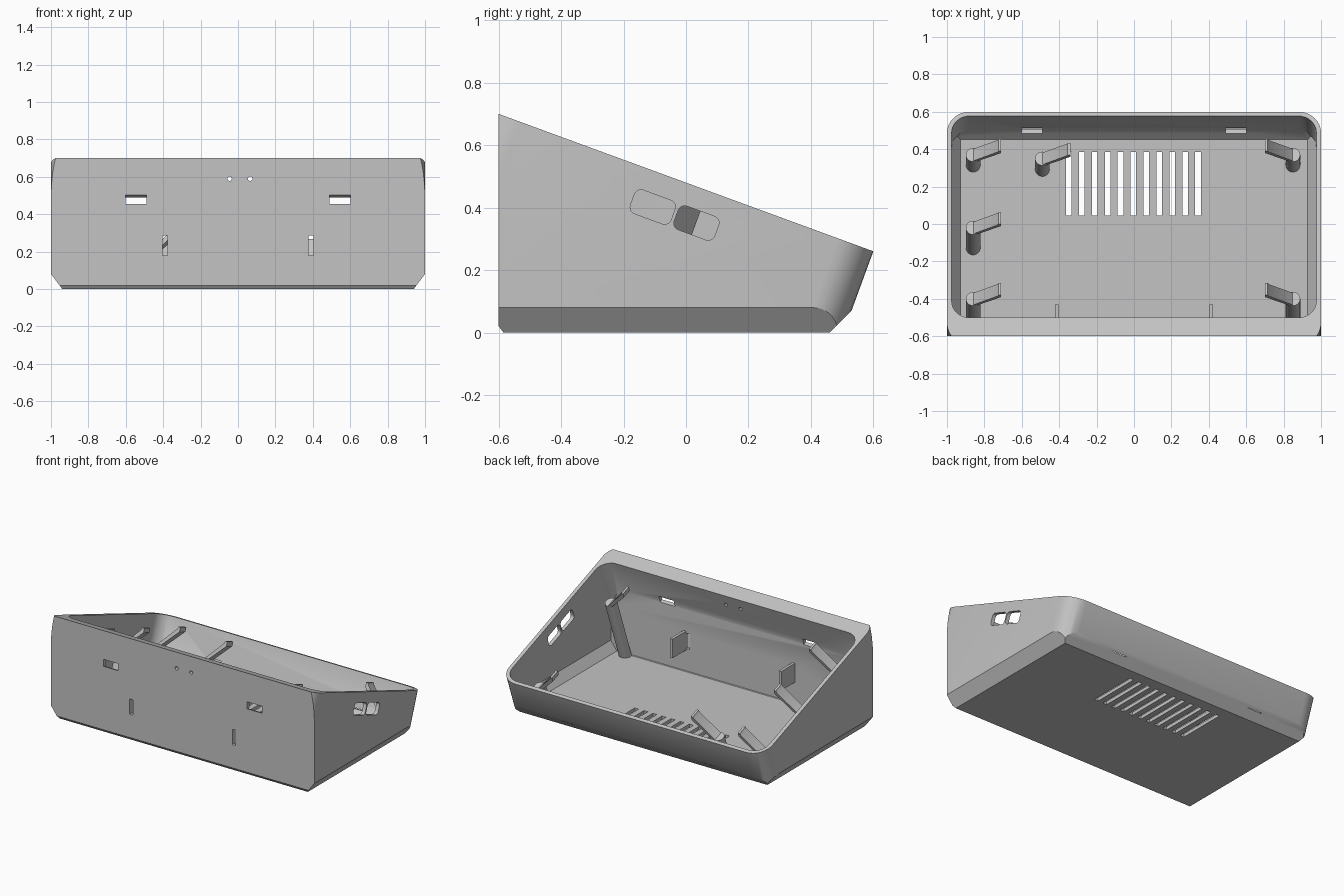
import bpy
import bmesh
from math import cos, sin, pi, hypot
from mathutils import Matrix, Vector

cube = bpy.data.objects.get("Cube")
if cube:
    bpy.data.objects.remove(cube, do_unlink=True)

grey = bpy.data.materials.new("plain grey plastic")
grey.use_nodes = True
COLOUR = (0.55, 0.55, 0.55, 1)
grey.diffuse_color = COLOUR
grey.node_tree.nodes["Principled BSDF"].inputs["Base Color"].default_value = COLOUR

# Tilted frame of the sloping open top
length = hypot(1.2, 0.44)
C, S = 1.2 / length, 0.44 / length
X, Y, Z = Vector((1, 0, 0)), Vector((0, 1, 0)), Vector((0, 0, 1))
U, N = Vector((0, C, -S)), Vector((0, S, C))
MID = Vector((0, 0, 0.48))
ZERO = Vector((0, 0, 0))


def frame(a, b, c, origin=ZERO):
    m = Matrix((a, b, c)).transposed().to_4x4()
    m.translation = origin
    return m


TILT = frame(X, U, N, MID)      # outline in slope plane
ARM = frame(X, N, -U, MID)      # outline across the slope
SIDE = frame(U, N, X, MID)      # outline on a side wall
FRONT = frame(X, Z, -Y)         # outline on the front wall
FLOOR = Matrix.Identity(4)


def rounded(x0, x1, y0, y1, r=0, seg=8):
    """Rectangle outline with rounded corners."""
    if r == 0:
        return [(x0, y0), (x1, y0), (x1, y1), (x0, y1)]
    corners = [(x1 - r, y1 - r), (x0 + r, y1 - r), (x0 + r, y0 + r), (x1 - r, y0 + r)]
    pts = []
    for i, (cx, cy) in enumerate(corners):
        for k in range(seg + 1):
            a = (i + k / seg) * pi / 2
            pts.append((cx + r * cos(a), cy + r * sin(a)))
    return pts


def add_prism(bm, outline, h0, h1, matrix, cuts=()):
    """Extrude an outline, then trim it by (point, outward normal) planes."""
    part = bmesh.new()
    low = [part.verts.new(matrix @ Vector((a, b, h0))) for a, b in outline]
    high = [part.verts.new(matrix @ Vector((a, b, h1))) for a, b in outline]
    part.faces.new(low)
    part.faces.new(high)
    for i in range(len(low)):
        j = (i + 1) % len(low)
        part.faces.new((low[i], low[j], high[j], high[i]))
    bmesh.ops.remove_doubles(part, verts=part.verts, dist=0.0001)
    for point, normal in cuts:
        geom = part.verts[:] + part.edges[:] + part.faces[:]
        bmesh.ops.bisect_plane(part, geom=geom, plane_co=point, plane_no=normal,
                               clear_outer=True)
        rim = [e for e in part.edges if e.is_boundary]
        bmesh.ops.holes_fill(part, edges=rim, sides=0)
    bmesh.ops.recalc_face_normals(part, faces=part.faces)
    mesh = bpy.data.meshes.new("part")
    part.to_mesh(mesh)
    part.free()
    bm.from_mesh(mesh)
    bpy.data.meshes.remove(mesh)


def make_object(name, bm):
    mesh = bpy.data.meshes.new(name)
    bm.to_mesh(mesh)
    bm.free()
    mesh.materials.append(grey)
    ob = bpy.data.objects.new(name, mesh)
    bpy.context.collection.objects.link(ob)
    return ob


def activate(ob):
    bpy.ops.object.select_all(action="DESELECT")
    ob.select_set(True)
    bpy.context.view_layer.objects.active = ob


def subtract(target, cutter):
    activate(target)
    mod = target.modifiers.new("cut", "BOOLEAN")
    mod.operation = "DIFFERENCE"
    mod.solver = "EXACT"
    mod.object = cutter
    bpy.ops.object.modifier_apply(modifier=mod.name)
    bpy.data.objects.remove(cutter, do_unlink=True)


def shell_cuts(t):
    """Trimming planes of the body, moved inwards by t."""
    planes = [((0, -0.6, 0), (0, -1, 0)),
              ((0, 0, 0), (0, 0, -1)),
              ((0.94, 0, 0), (0.8, 0, -0.6)),
              ((-0.94, 0, 0), (-0.8, 0, -0.6)),
              ((0, 0.46, 0), (0, 0.707, -0.707)),
              ((0, -0.585, 0), (0, -0.8, -0.6))]
    return [(Vector(p) - t * Vector(n), Vector(n)) for p, n in planes]


# Outer body and cavity
bm = bmesh.new()
add_prism(bm, rounded(-1, 1, -0.686, 0.639, 0.12), -1.4, 0, TILT, shell_cuts(0))
case = make_object("case_shell", bm)
bm = bmesh.new()
add_prism(bm, rounded(-0.975, 0.975, -0.533, 0.615, 0.095), -1.4, 0.2, TILT,
          shell_cuts(0.023))
subtract(case, make_object("cavity_cutter", bm))

# Openings
bm = bmesh.new()
for i in range(11):                       # floor vents
    x = -0.348 + i * 0.069
    add_prism(bm, rounded(x - 0.015, x + 0.015, 0.045, 0.385), -0.1, 0.06, FLOOR)
for s in (-1, 1):
    # lid catches: hole in front wall, groove in back wall
    x = s * 0.545
    add_prism(bm, rounded(x - 0.056, x + 0.056, -0.8, -0.45), -0.23, -0.185, TILT)
    add_prism(bm, rounded(x - 0.056, x + 0.056, 0.5, 0.627), -0.23, -0.185, TILT)
    # upright slots in the front wall
    x = s * 0.39
    add_prism(bm, rounded(x - 0.013, x + 0.013, 0.18, 0.285), 0.5, 0.7, FRONT)
for x in (-0.045, 0.065):                 # indicator holes
    add_prism(bm, rounded(x - 0.012, x + 0.012, 0.578, 0.602, 0.012, 4), 0.45, 0.7, FRONT)
for u in (-0.073, 0.076):                 # side port windows
    add_prism(bm, rounded(u - 0.069, u + 0.069, -0.15, -0.07, 0.022, 5), 0.9, 1.1, SIDE)
subtract(case, make_object("opening_cutter", bm))
parts = [case]

# Leaning posts with sloping clip arms
POST_TOP = -0.17
trim = [(Vector((0, 0, 0.012)), -Z), (Vector((0, -0.59, 0)), -Y)]
spots = [(-0.86, 0.37), (-0.49, 0.35), (-0.86, -0.02), (-0.86, -0.4),
         (0.85, 0.37), (0.85, -0.4)]
arm_profile = [(0, -0.2), (0, -0.172), (0.13, -0.035), (0.135, -0.02),
               (0.15, -0.02), (0.15, -0.05)]
for i, (x, y) in enumerate(spots):
    u = (y - POST_TOP * S) / C
    bm = bmesh.new()
    add_prism(bm, rounded(x - 0.039, x + 0.039, u - 0.039, u + 0.039, 0.039, 7),
              -1.2, POST_TOP, TILT, trim)
    parts.append(make_object(f"post_{i + 1}", bm))
    inward = 1 if x < 0 else -1
    bm = bmesh.new()
    add_prism(bm, [(x + inward * a, n) for a, n in arm_profile],
              -u - 0.034, -u + 0.034, ARM)
    parts.append(make_object(f"clip_arm_{i + 1}", bm))

# Upright fins beside the front slots
for s, name in ((-1, "right_fin"), (1, "left_fin")):
    bm = bmesh.new()
    x = s * 0.413
    add_prism(bm, rounded(x - 0.01, x + 0.01, 0.17, 0.3), 0.43, 0.585, FRONT)
    parts.append(make_object(name, bm))

for ob in parts:
    activate(ob)
    bpy.ops.object.shade_smooth_by_angle()
